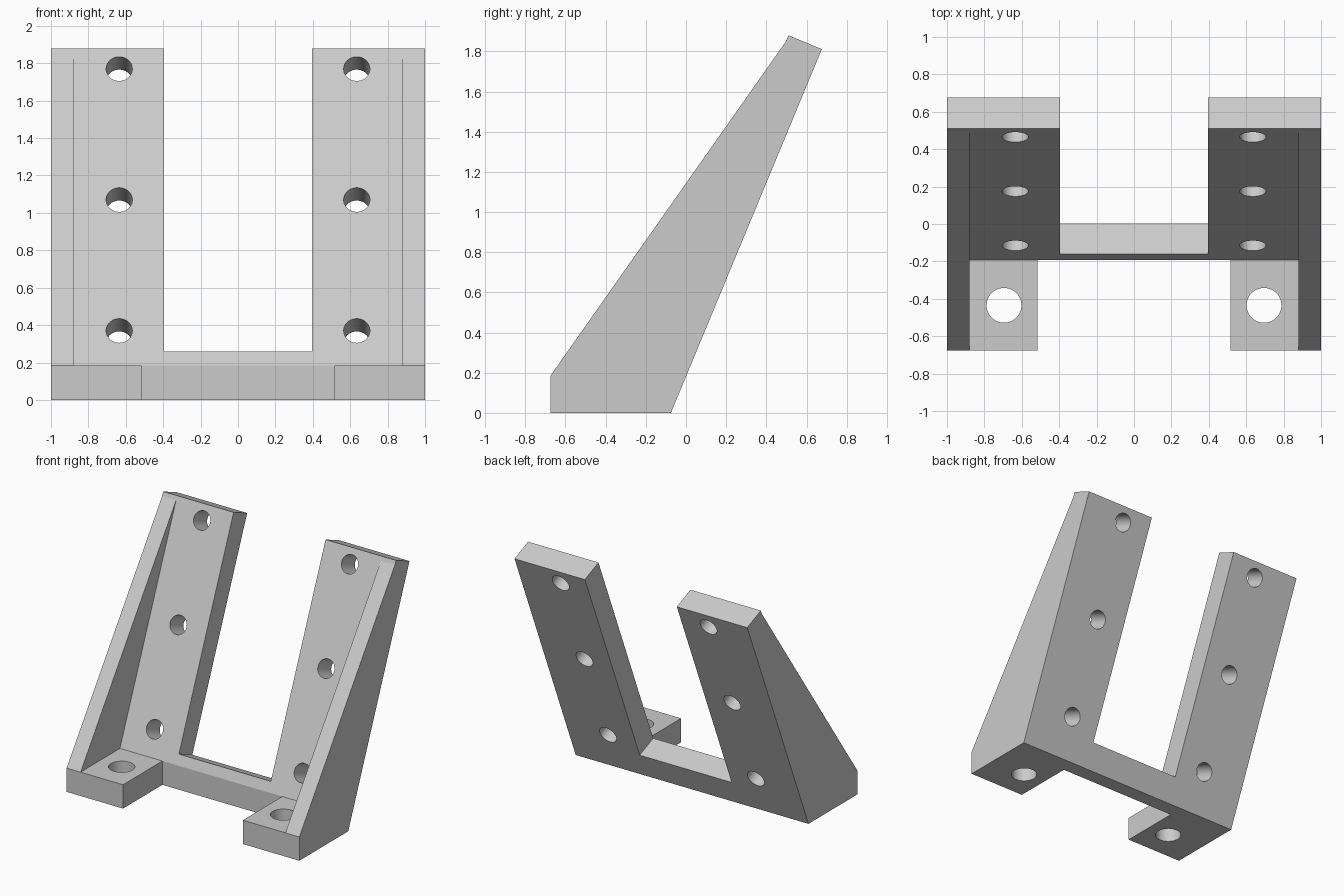
import bpy
import bmesh
import math
from mathutils import Matrix, Vector

cube = bpy.data.objects.get("Cube")
if cube:
    bpy.data.objects.remove(cube, do_unlink=True)

grey = bpy.data.materials.new("plain grey")
grey.use_nodes = True
colour = (0.6, 0.6, 0.6, 1)
grey.diffuse_color = colour
grey.node_tree.nodes["Principled BSDF"].inputs["Base Color"].default_value = colour

LEAN = math.radians(22.5)
UP = Vector((0, math.sin(LEAN), math.cos(LEAN)))       # along the leaning plate
THROUGH = Vector((0, math.cos(LEAN), -math.sin(LEAN)))  # through its thickness
FOOT_TOP = 0.185
ROOT = Vector((0, -0.192, FOOT_TOP))                   # where plate meets foot


def on_plate(z):
    """Point on the plate's front face at height z."""
    return ROOT + UP * ((z - FOOT_TOP) / UP.z)


def new_object(name, bm):
    bmesh.ops.recalc_face_normals(bm, faces=bm.faces)
    mesh = bpy.data.meshes.new(name)
    bm.to_mesh(mesh)
    bm.free()
    mesh.materials.append(grey)
    obj = bpy.data.objects.new(name, mesh)
    bpy.context.collection.objects.link(obj)
    return obj


def extrusion(name, outline, half_width):
    """Side outline of points, extruded across x."""
    bm = bmesh.new()
    face = bm.faces.new([bm.verts.new((-half_width, p[1], p[2])) for p in outline])
    new = bmesh.ops.extrude_face_region(bm, geom=[face])["geom"]
    verts = [v for v in new if isinstance(v, bmesh.types.BMVert)]
    bmesh.ops.translate(bm, vec=(2 * half_width, 0, 0), verts=verts)
    return new_object(name, bm)


def drill(name, centre, axis, radius):
    bm = bmesh.new()
    turn = axis.to_track_quat("Z", "Y").to_matrix().to_4x4()
    bmesh.ops.create_cone(bm, cap_ends=True, segments=48, radius1=radius,
                          radius2=radius, depth=0.8,
                          matrix=Matrix.Translation(centre) @ turn)
    return new_object(name, bm)


# Full side silhouette
tip = on_plate(1.88)
bracket = extrusion("bracket", [
    Vector((0, -0.675, 0)), Vector((0, -0.675, FOOT_TOP)), on_plate(1.85),
    tip, tip + THROUGH * 0.18, Vector((0, -0.075, 0))], 1)

# Space between the side ribs, in front of the plate
far = Vector((0, -2, 0))
cutters = [extrusion("rib_gap_cutter", [
    ROOT, ROOT + UP * 3, ROOT + UP * 3 + far, ROOT + far], 0.88)]

# Space between the feet
low, high = Vector((0, 0, -1)), Vector((0, 0, 0.2))
cutters.append(extrusion("foot_gap_cutter", [
    ROOT + low, ROOT + high, ROOT + high + far, ROOT + low + far], 0.515))

# Slot between the uprights
sill = ROOT + UP * 0.08
cutters.append(extrusion("slot_cutter", [
    sill - THROUGH, sill + THROUGH, sill + THROUGH + UP * 3,
    sill - THROUGH + UP * 3], 0.395))

# Screw holes in the uprights and the feet
for side in (-1, 1):
    for z in (0.37, 1.07, 1.77):
        centre = on_plate(z) + THROUGH * 0.09 + Vector((side * 0.635, 0, 0))
        cutters.append(drill("plate_drill", centre, THROUGH, 0.07))
    cutters.append(drill("foot_drill", Vector((side * 0.695, -0.435, 0)),
                         Vector((0, 0, 1)), 0.093))

# Cut everything away, then keep the finished mesh
for cutter in cutters:
    mod = bracket.modifiers.new(cutter.name, "BOOLEAN")
    mod.operation = "DIFFERENCE"
    mod.solver = "EXACT"
    mod.object = cutter
    cutter.hide_render = True
    cutter.hide_viewport = True
bpy.context.view_layer.update()
finished = bpy.data.meshes.new_from_object(
    bracket.evaluated_get(bpy.context.evaluated_depsgraph_get()))
bracket.modifiers.clear()
bracket.data = finished
for cutter in cutters:
    bpy.data.objects.remove(cutter, do_unlink=True)

# Smooth hole walls, sharp everywhere else
bpy.ops.object.select_all(action="DESELECT")
bracket.select_set(True)
bpy.context.view_layer.objects.active = bracket
bpy.ops.object.shade_smooth_by_angle(angle=math.radians(10))
